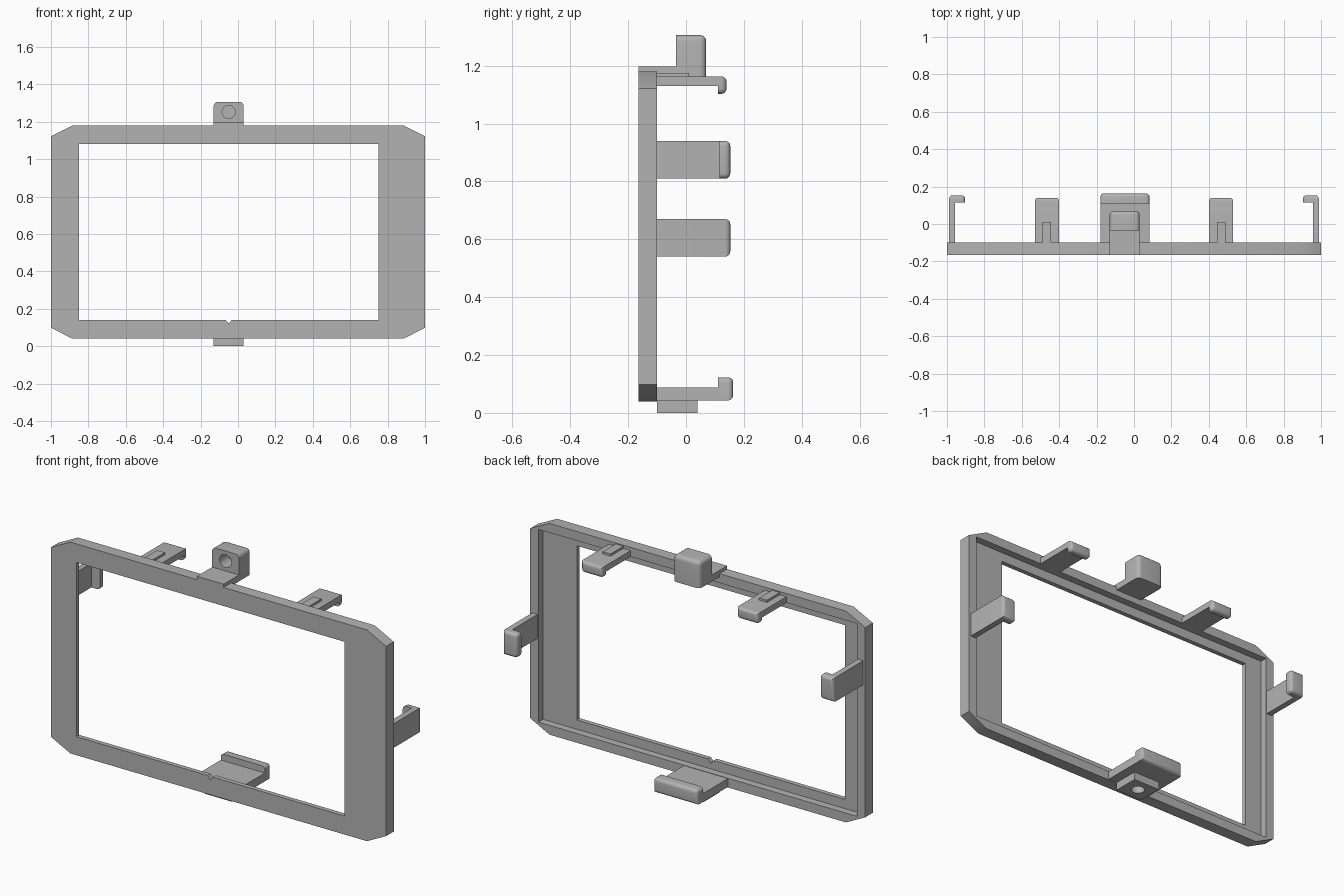
import bpy
import bmesh
import math

if "Cube" in bpy.data.objects:
    bpy.data.objects.remove(bpy.data.objects["Cube"])

grey = bpy.data.materials.new("plain_grey")
grey.use_nodes = True
COLOR = (0.45, 0.45, 0.45, 1)
grey.diffuse_color = COLOR
grey.node_tree.nodes["Principled BSDF"].inputs["Base Color"].default_value = COLOR


def prism(name, profile, place, lo, hi, rounded=None, radius=0.018):
    """Extrude a 2D profile from lo to hi; place(a, b, w) gives the 3D point."""
    bm = bmesh.new()
    rings = [[bm.verts.new(place(a, b, w)) for a, b in profile] for w in (lo, hi)]
    bm.faces.new(rings[0])
    bm.faces.new(rings[1])
    n = len(profile)
    for i in range(n):
        j = (i + 1) % n
        bm.faces.new((rings[0][i], rings[0][j], rings[1][j], rings[1][i]))
    bmesh.ops.recalc_face_normals(bm, faces=bm.faces)
    if rounded:
        edges = [e for e in bm.edges if rounded(e.verts[0].co, e.verts[1].co)]
        bmesh.ops.bevel(bm, geom=edges, offset=radius, segments=5,
                        profile=0.5, affect='EDGES', clamp_overlap=True)
    mesh = bpy.data.meshes.new(name)
    bm.to_mesh(mesh)
    bm.free()
    mesh.materials.append(grey)
    obj = bpy.data.objects.new(name, mesh)
    bpy.context.collection.objects.link(obj)
    return obj


def front_xz(a, b, w):
    return (a, w, b)


def rect(x0, x1, z0, z1):
    return [(x0, z0), (x1, z0), (x1, z1), (x0, z1)]


def box(name, x, y, z, **options):
    return prism(name, rect(*x, *z), front_xz, *y, **options)


def circle(cx, cy, r, n=32):
    return [(cx + r * math.cos(math.tau * i / n), cy + r * math.sin(math.tau * i / n))
            for i in range(n)]


def activate(obj):
    bpy.ops.object.select_all(action='DESELECT')
    obj.select_set(True)
    bpy.context.view_layer.objects.active = obj


def cut(obj, cutter):
    cutter.hide_render = True
    mod = obj.modifiers.new("cut", 'BOOLEAN')
    mod.operation = 'DIFFERENCE'
    mod.solver = 'EXACT'
    mod.object = cutter
    activate(obj)
    bpy.ops.object.modifier_apply(modifier=mod.name)
    bpy.data.objects.remove(cutter)


FRONT, BACK = -0.165, -0.1
MID = -0.05           # centre line of the mounts
MOUNT_X = (-0.13, 0.03)

# Frame: chamfered outline, rear recess, window and a small notch
outline = [(-1, 0.098), (-0.885, 0.04), (0.885, 0.04), (1, 0.098),
           (1, 1.122), (0.885, 1.18), (-0.885, 1.18), (-1, 1.122)]
frame = prism("frame", outline, front_xz, FRONT, BACK)
cut(frame, box("recess_cutter", (-0.952, 0.952), (-0.14, 0), (0.09, 1.13)))
cut(frame, box("window_cutter", (-0.85, 0.75), (-0.3, 0), (0.14, 1.08)))
notch = [(MID - 0.025, 0.15), (MID, 0.12), (MID + 0.025, 0.15)]
cut(frame, prism("notch_cutter", notch, front_xz, -0.3, 0))


# Hooks: an L profile with rounded free ends
def hook(name, place, thick, lip, inner, tip, lo, hi):
    profile = [(0, BACK - 0.01), (0, tip), (lip, tip),
               (lip, inner), (thick, inner), (thick, BACK - 0.01)]
    corners = [place(lip, inner, w) for w in (lo, hi)]

    def near(p, q):
        return sum(abs(s - t) for s, t in zip(p, q)) < 1e-4

    def free_end(p, q):
        if p.y < q.y:
            p, q = q, p
        if abs(p.y - tip) > 1e-4:
            return False
        return abs(q.y - tip) < 1e-4 or any(near(q, c) for c in corners)

    return prism(name, profile, place, lo, hi, rounded=free_end)


for side, label, z0 in ((1, "left", 0.54), (-1, "right", 0.81)):
    hook(label + "_side_hook", lambda a, y, w: (side * (0.988 - a), y, w),
         0.032, 0.085, 0.115, 0.153, z0, z0 + 0.13)
    x0, x1 = sorted((side * 0.4, side * 0.53))
    hook(label + "_top_hook", lambda a, y, w: (w, y, 1.163 - a),
         0.033, 0.06, 0.11, 0.14, x0, x1)
    x0, x1 = sorted((side * 0.444, side * 0.49))
    box(label + "_top_hook_rib", (x0, x1), (BACK - 0.01, 0.01), (1.15, 1.175))

hook("bottom_hook", lambda a, y, w: (w, y, 0.043 + a),
     0.045, 0.08, 0.11, 0.163, -0.18, 0.083)


# Top mount: block with a blind hole, joined to the frame by a plate
def block_edges(p, q):
    top = p.z > 1.3 and q.z > 1.3
    back = p.y > 0 and q.y > 0
    along_y = abs(p.y - q.y) > 0.01
    return (top and (back or along_y)) or (back and abs(p.z - q.z) > 0.01)


block = box("top_mount_block", MOUNT_X, (-0.035, 0.07), (1.163, 1.306),
            rounded=block_edges, radius=0.022)
cut(block, prism("block_hole_cutter", circle(MID, 1.252, 0.035), front_xz, -0.1, 0.04))
box("top_mount_plate", MOUNT_X, (FRONT, BACK), (1.17, 1.198))
box("top_mount_bridge", MOUNT_X, (BACK, -0.03), (1.163, 1.198))

# Bottom mount: block with a hole in its underside
base = box("bottom_mount_block", MOUNT_X, (BACK, 0.04), (0, 0.045))
cut(base, prism("base_hole_cutter", circle(MID, -0.03, 0.034),
                lambda a, b, w: (a, b, w), -0.1, 0.04))

for obj in list(bpy.context.collection.objects):
    if obj.type == 'MESH' and grey.name in obj.data.materials:
        activate(obj)
        bpy.ops.object.shade_smooth_by_angle(angle=math.radians(30))
